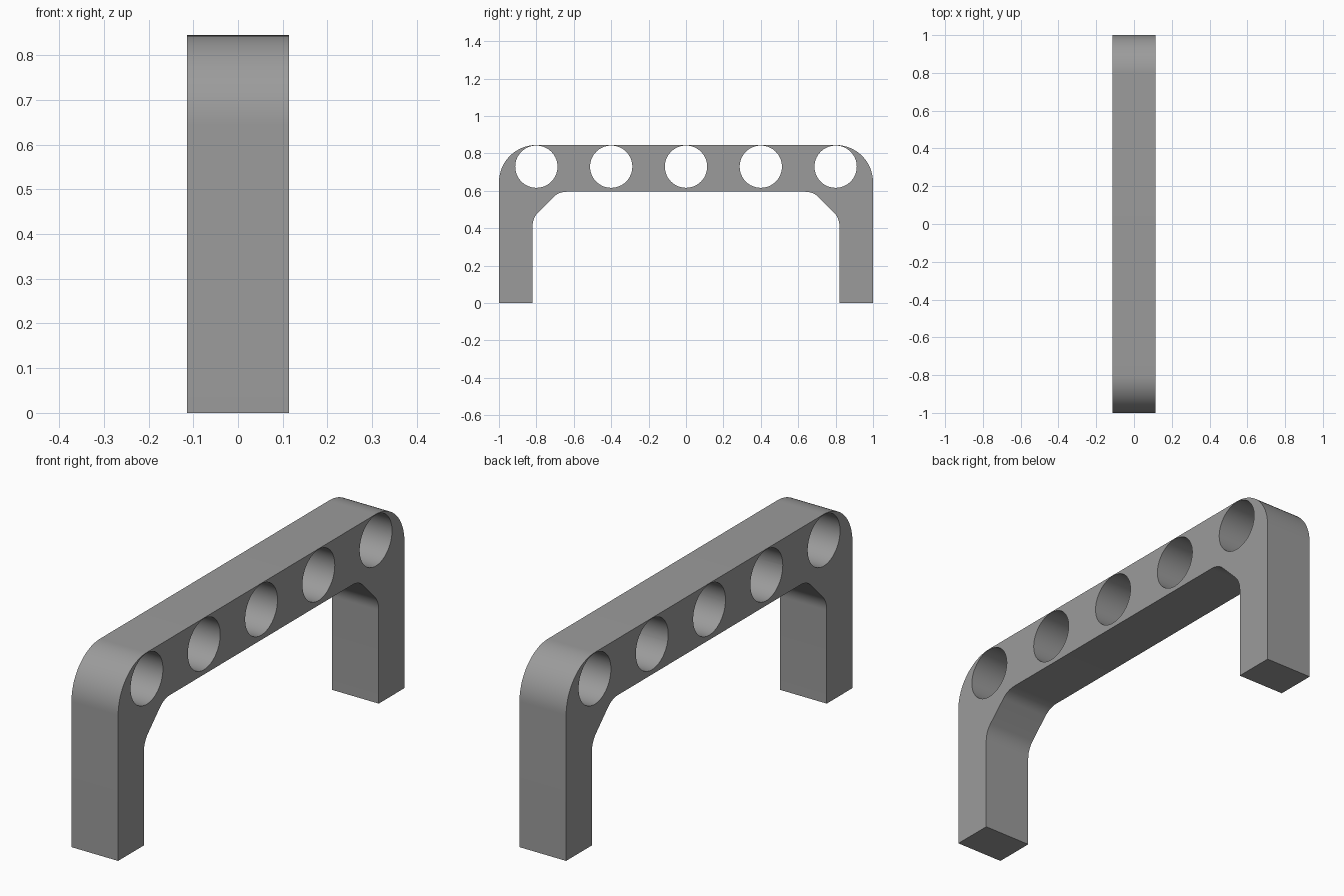
import bpy, bmesh, math
from mathutils import Vector

if "Cube" in bpy.data.objects:
    bpy.data.objects.remove(bpy.data.objects["Cube"])

HALF_W, TOP, HOLE_R, HOLE_Z = 0.114, 0.845, 0.113, 0.729

grey = bpy.data.materials.new("mid_grey")
grey.diffuse_color = (0.33, 0.33, 0.33, 1)
grey.use_nodes = True
grey.node_tree.nodes["Principled BSDF"].inputs["Base Color"].default_value = grey.diffuse_color


def fillet(prev, corner, nxt, radius, steps):
    """Points of a rounded corner between two straight edges."""
    p, c, n = Vector(prev), Vector(corner), Vector(nxt)
    a, b = (p - c).normalized(), (n - c).normalized()
    half = a.angle(b) / 2
    centre = c + (a + b).normalized() * radius / math.sin(half)
    start = c + a * radius / math.tan(half) - centre
    end = c + b * radius / math.tan(half) - centre
    sweep = start.angle_signed(end)
    t0 = math.atan2(start.y, start.x)
    return [(centre.x + radius * math.cos(t0 - sweep * i / steps),
             centre.y + radius * math.sin(t0 - sweep * i / steps))
            for i in range(steps + 1)]


def prism(name, outline, half_width):
    """Extrude a (y, z) outline along x."""
    bm = bmesh.new()
    face = bm.faces.new([bm.verts.new((-half_width, y, z)) for y, z in outline])
    ext = bmesh.ops.extrude_face_region(bm, geom=[face])["geom"]
    bmesh.ops.translate(bm, vec=(2 * half_width, 0, 0),
                        verts=[v for v in ext if isinstance(v, bmesh.types.BMVert)])
    bmesh.ops.recalc_face_normals(bm, faces=bm.faces)
    mesh = bpy.data.meshes.new(name)
    bm.to_mesh(mesh)
    bm.free()
    mesh.materials.append(grey)
    obj = bpy.data.objects.new(name, mesh)
    bpy.context.collection.objects.link(obj)
    return obj


# Half outline: rounded shoulder, leg, braced inner corner; mirrored for the rest
half = fillet((0, TOP), (1, TOP), (1, 0), 0.2, 20)
half += [(1, 0), (0.82, 0)]
half += fillet((0.82, 0), (0.82, 0.455), (0.68, 0.595), 0.1, 8)
half += fillet((0.82, 0.455), (0.68, 0.595), (0, 0.595), 0.1, 8)
frame = prism("handle_frame", half + [(-y, z) for y, z in reversed(half)], HALF_W)

# Round holes through the crossbar
for i in range(5):
    y0 = -0.8 + 0.4 * i
    circle = [(y0 + HOLE_R * math.cos(k * math.tau / 64),
               HOLE_Z + HOLE_R * math.sin(k * math.tau / 64)) for k in range(64)]
    cutter = prism(f"hole_cutter_{i + 1}", circle, HALF_W + 0.1)
    cutter.hide_render = True
    bpy.context.view_layer.objects.active = frame
    mod = frame.modifiers.new("hole", 'BOOLEAN')
    mod.operation, mod.solver, mod.object = 'DIFFERENCE', 'EXACT', cutter
    bpy.ops.object.modifier_apply(modifier=mod.name)
    bpy.data.objects.remove(cutter)

# Smooth the curved walls, keep the edges sharp
bpy.ops.object.select_all(action='DESELECT')
frame.select_set(True)
bpy.context.view_layer.objects.active = frame
bpy.ops.object.shade_smooth_by_angle(angle=math.radians(30))
